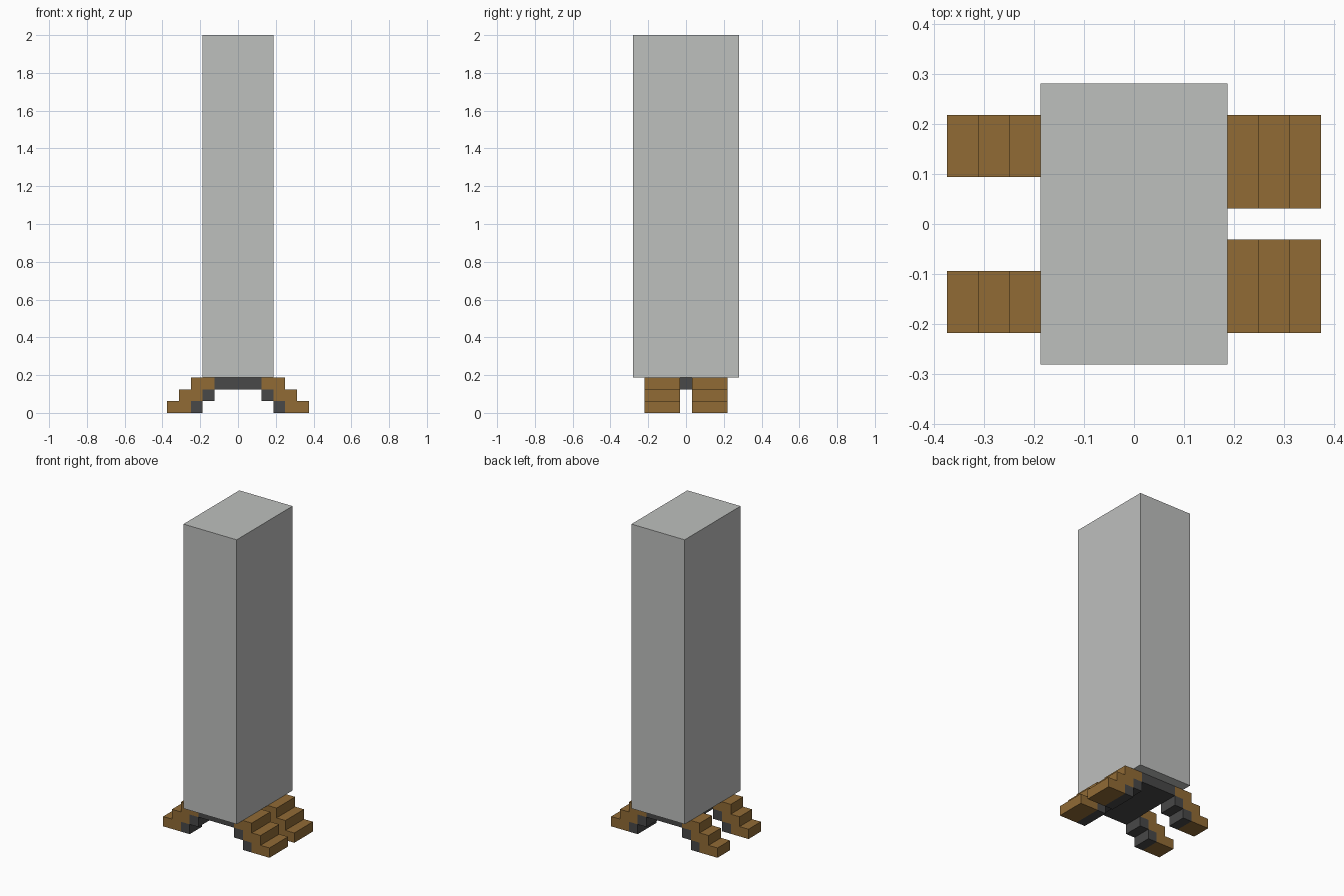
import bpy
import bmesh

cube = bpy.data.objects.get("Cube")
if cube:
    bpy.data.objects.remove(cube, do_unlink=True)

U = 1 / 16  # block size


def material(name, rgb):
    m = bpy.data.materials.new(name)
    m.use_nodes = True
    m.diffuse_color = (*rgb, 1)
    m.node_tree.nodes["Principled BSDF"].inputs["Base Color"].default_value = (*rgb, 1)
    return m


stone = material("light_grey", (0.515, 0.525, 0.515))
wood = material("brown", (0.283, 0.147, 0.036))
iron = material("dark_grey", (0.065, 0.065, 0.065))


def extrude_profile(name, profile, y0, y1, mat, side=1):
    """Extrude an x-z outline (in blocks) from y0 to y1; side=-1 mirrors it in x."""
    bm = bmesh.new()
    face = bm.faces.new([bm.verts.new((side * x * U, y0 * U, z * U)) for x, z in profile])
    new = bmesh.ops.extrude_face_region(bm, geom=[face])["geom"]
    verts = [v for v in new if isinstance(v, bmesh.types.BMVert)]
    bmesh.ops.translate(bm, verts=verts, vec=(0, (y1 - y0) * U, 0))
    bmesh.ops.recalc_face_normals(bm, faces=bm.faces)
    mesh = bpy.data.meshes.new(name)
    bm.to_mesh(mesh)
    bm.free()
    mesh.materials.append(mat)
    obj = bpy.data.objects.new(name, mesh)
    bpy.context.collection.objects.link(obj)


def rect(x0, x1, z0, z1):
    return [(x0, z0), (x1, z0), (x1, z1), (x0, z1)]


# Tall column and the plate under it
extrude_profile("column", rect(-3, 3, 3, 32), -4.5, 4.5, stone)
extrude_profile("base_plate", rect(-2, 2, 2, 3), -3.5, 3.5, iron)

# Stepped feet: wide on the left, narrow on the right, with dark inner braces
steps = [(2, 3), (4, 3), (4, 2), (5, 2), (5, 1), (6, 1),
         (6, 0), (4, 0), (4, 1), (3, 1), (3, 2), (2, 2)]
for side, side_name, inner in ((1, "left", 0.5), (-1, "right", 1.5)):
    for end, y0, y1 in (("front", -3.5, -inner), ("back", inner, 3.5)):
        label = f"{end}_{side_name}"
        extrude_profile(f"{label}_foot", steps, y0, y1, wood, side)
        extrude_profile(f"{label}_upper_brace", rect(2, 3, 1, 2), y0, y1, iron, side)
        extrude_profile(f"{label}_lower_brace", rect(3, 4, 0, 1), y0, y1, iron, side)
